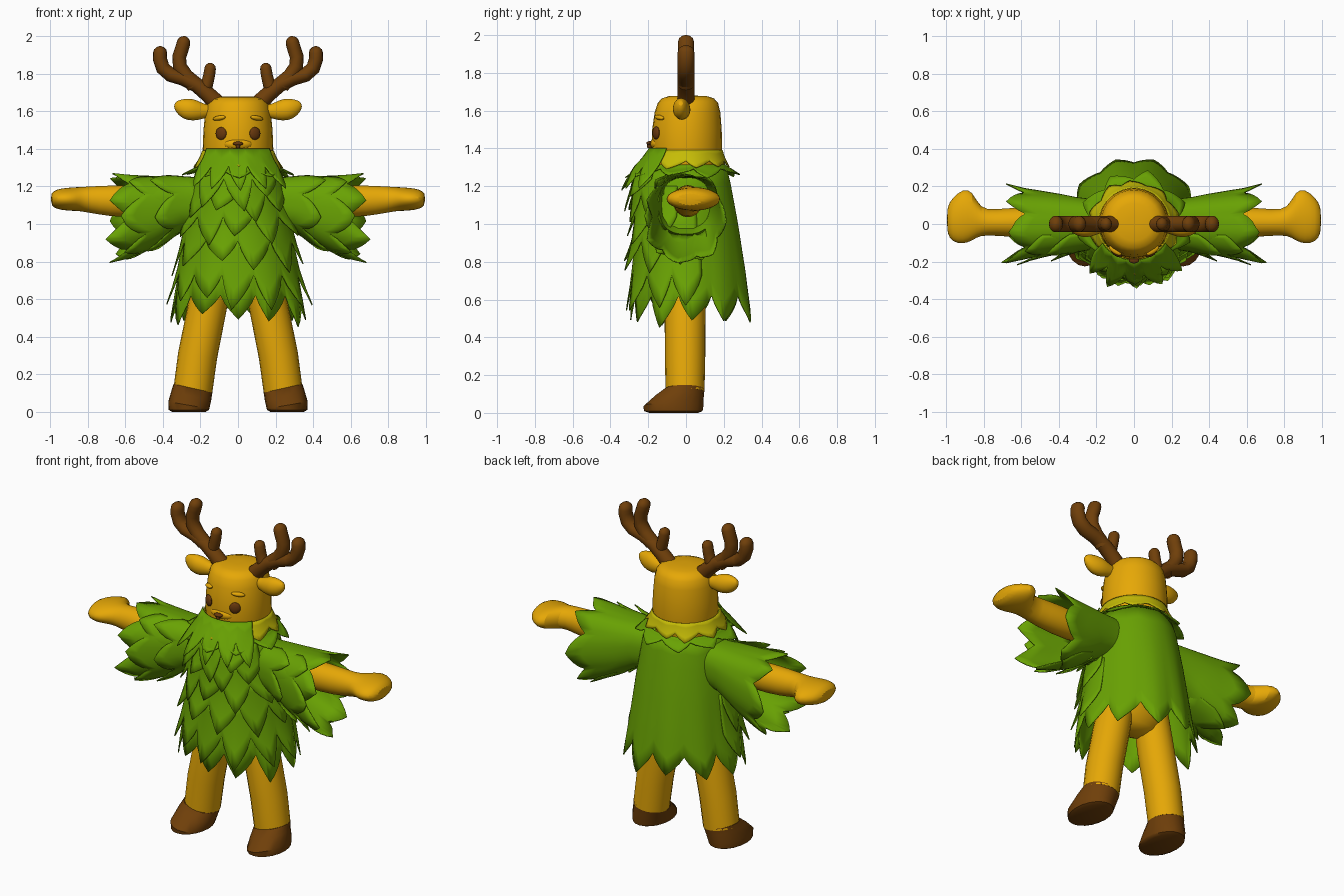
import bpy, bmesh, math, random
from mathutils import Matrix, Vector

rng = random.Random(11)
if "Cube" in bpy.data.objects:
    bpy.data.objects.remove(bpy.data.objects["Cube"])


def material(name, colour):
    mat = bpy.data.materials.new(name)
    mat.use_nodes = True
    mat.diffuse_color = (*colour, 1)
    mat.node_tree.nodes["Principled BSDF"].inputs["Base Color"].default_value = (*colour, 1)
    return mat


FUR = material("golden fur", (0.79, 0.39, 0.002))
LEAF = material("leaf green", (0.14, 0.36, 0.001))
BROWN = material("horn brown", (0.16, 0.05, 0.003))
DARK = material("eye brown", (0.14, 0.04, 0.004))
LIME = material("yellow green trim", (0.56, 0.5, 0.002))


def finish(name, bm, mat, mirror=False, subdivide=False, thickness=0, angle=40):
    """Turn a bmesh into a shaded object with the usual modifiers."""
    mesh = bpy.data.meshes.new(name)
    bm.to_mesh(mesh)
    bm.free()
    mesh.materials.append(mat)
    obj = bpy.data.objects.new(name, mesh)
    bpy.context.collection.objects.link(obj)
    bpy.ops.object.select_all(action="DESELECT")
    obj.select_set(True)
    bpy.context.view_layer.objects.active = obj
    bpy.ops.object.shade_smooth_by_angle(angle=math.radians(angle))
    if thickness:
        solid = obj.modifiers.new("thickness", "SOLIDIFY")
        solid.thickness = thickness
        solid.offset = -1
    if subdivide:
        obj.modifiers.new("smooth", "SUBSURF").levels = 1
    if mirror:
        obj.modifiers.new("mirror", "MIRROR").use_mirror_merge = False
    return obj


def loft(name, mat, sections, sides=20, tip=False, **options):
    """Tube through (centre, radius in the xz plane, radius along y)."""
    rings = [(Vector(c), a, b) for c, a, b in sections]
    if tip:
        end, a, b = rings[-1]
        way = (end - rings[-2][0]).normalized()
        rings += [(end + way * a * d, a * s, b * s) for d, s in ((0.5, 0.87), (0.85, 0.5), (1, 0.1))]
    bm = bmesh.new()
    loops = []
    for i, (centre, a, b) in enumerate(rings):
        t = rings[min(i + 1, len(rings) - 1)][0] - rings[max(i - 1, 0)][0]
        n = Vector((t.z, 0, -t.x)).normalized()
        loop = []
        for k in range(sides):
            ang = math.tau * k / sides
            loop.append(bm.verts.new(centre + n * a * math.cos(ang) + Vector((0, b * math.sin(ang), 0))))
        loops.append(loop)
    for low, high in zip(loops, loops[1:]):
        for k in range(sides):
            m = (k + 1) % sides
            bm.faces.new((low[k], low[m], high[m], high[k]))
    bm.faces.new(loops[0][::-1])
    bm.faces.new(loops[-1])
    return finish(name, bm, mat, **options)


def ellipsoid(name, mat, centre, size, turn=0.0, tilt=0.0, **options):
    bm = bmesh.new()
    matrix = (Matrix.Translation(centre) @ Matrix.Rotation(turn, 4, "Z")
              @ Matrix.Rotation(tilt, 4, "Y") @ Matrix.Diagonal((*size, 1)))
    bmesh.ops.create_uvsphere(bm, u_segments=16, v_segments=10, radius=1, matrix=matrix)
    return finish(name, bm, mat, **options)


def blend(keys, t):
    """Linear lookup in rows that begin with a rising t."""
    t = min(max(t, keys[0][0]), keys[-1][0])
    for low, high in zip(keys, keys[1:]):
        if t <= high[0]:
            f = (t - low[0]) / (high[0] - low[0])
            return [p + (q - p) * f for p, q in zip(low[1:], high[1:])]


# height, half width, front depth, back depth
BODY = [(0.5, 0.345, 0.28, 0.335), (0.75, 0.31, 0.275, 0.31), (1.0, 0.28, 0.265, 0.275),
        (1.22, 0.245, 0.265, 0.235), (1.3, 0.22, 0.25, 0.215), (1.4, 0.187, 0.182, 0.191)]
# distance out, centre height, half height, half depth
SLEEVE = [(0.1, 1.13, 0.12, 0.12), (0.3, 1.11, 0.14, 0.14), (0.42, 1.07, 0.18, 0.16),
          (0.6, 1.035, 0.215, 0.18), (0.7, 1.03, 0.225, 0.2)]


def body_surface(t, ang, off):
    width, front, back = blend(BODY, t)
    s = math.sin(ang)
    depth = back if s > 0 else front
    return ((width + off) * math.cos(ang), (depth + off) * s, t)


def sleeve_surface(t, ang, off):
    mid, high, deep = blend(SLEEVE, t)
    c, s = (math.copysign(abs(v) ** 0.8, v) for v in (math.cos(ang), math.sin(ang)))
    return (t, -(deep + off) * c, mid + (high + off) * s)


def leaves(name, mat, surface, start, valley, tip, count, arc, lift=0.0, flare=0.03, rows=4, **options):
    """Sheet over a surface that ends in a row of pointed, ridged, uneven leaves."""
    step = 8
    drop = [(tip - valley) * rng.uniform(0.65, 1.25) for _ in range(count)]
    swell = [rng.uniform(0.5, 1.2) for _ in range(count)]
    lean = [rng.uniform(-0.18, 0.18) for _ in range(count)]
    bm = bmesh.new()
    columns = []
    for col in range(count * step + 1):
        u = col / step
        leaf = min(int(u), count - 1)
        w = 1 - abs(2 * (u - leaf) - 1)
        end = valley + drop[leaf] * w ** 0.8
        column = []
        for r in range(rows + 1):
            v = r / rows
            ang = math.radians(arc[0] + (arc[1] - arc[0]) * (u + lean[leaf] * w * v) / count)
            off = lift + flare * v * v * (0.25 + 0.75 * w * swell[leaf])
            column.append(bm.verts.new(surface(start + (end - start) * v, ang, off)))
        columns.append(column)
    for left, right in zip(columns, columns[1:]):
        for r in range(rows):
            bm.faces.new((left[r], left[r + 1], right[r + 1], right[r]))
    bmesh.ops.remove_doubles(bm, verts=bm.verts[:], dist=0.0001)
    return finish(name, bm, mat, thickness=0.006, **options)


# Head and face
loft("head", FUR, [((0, 0.005, 1.27), 0.17, 0.17), ((0, 0.005, 1.4), 0.188, 0.186),
                   ((0, 0.005, 1.5), 0.184, 0.184), ((0, 0.008, 1.59), 0.175, 0.174),
                   ((0, 0.01, 1.64), 0.162, 0.16), ((0, 0.01, 1.665), 0.14, 0.138),
                   ((0, 0.01, 1.677), 0.1, 0.1), ((0, 0.01, 1.68), 0.03, 0.03)], sides=28)
ellipsoid("muzzle", FUR, (0, -0.15, 1.425), (0.08, 0.04, 0.035))
ellipsoid("nose", DARK, (0, -0.192, 1.428), (0.028, 0.018, 0.011))
ellipsoid("nose_tip", DARK, (0, -0.192, 1.413), (0.012, 0.016, 0.013))
ellipsoid("eyes", DARK, (0.09, -0.158, 1.482), (0.032, 0.015, 0.034), turn=0.5, mirror=True)
ellipsoid("brows", FUR, (0.1, -0.141, 1.564), (0.04, 0.017, 0.013), turn=0.6, tilt=0.15, mirror=True)
loft("ears", FUR, [((0.12, -0.01, 1.605), 0.028, 0.027), ((0.18, -0.015, 1.6), 0.038, 0.033),
                   ((0.23, -0.022, 1.604), 0.06, 0.05), ((0.28, -0.027, 1.614), 0.059, 0.045),
                   ((0.32, -0.027, 1.632), 0.036, 0.026), ((0.337, -0.027, 1.642), 0.012, 0.01)],
     sides=14, mirror=True, subdivide=True)

# Antlers: an outer beam and two tines, thicker at the root
beam = [(0.1, 1.63), (0.16, 1.69), (0.22, 1.74), (0.29, 1.775), (0.36, 1.795), (0.4, 1.83), (0.416, 1.88), (0.415, 1.91)]
inner = [(0.23, 1.74), (0.28, 1.79), (0.31, 1.84), (0.313, 1.89), (0.298, 1.935), (0.29, 1.965)]
stub = [(0.19, 1.7), (0.165, 1.745), (0.154, 1.79), (0.148, 1.828)]
for name, path, radius in (("antler_beams", beam, 0.036), ("antler_tines", inner, 0.034), ("antler_stubs", stub, 0.028)):
    sections = [((x, 0, z), radius * (1 + 0.35 / (i + 1)), radius * 1.25) for i, (x, z) in enumerate(path)]
    loft(name, BROWN, sections, sides=14, tip=True, mirror=True)

# Arms, legs and hooves
loft("arms", FUR, [((0.3, 0.01, 1.12), 0.085, 0.08), ((0.62, 0.01, 1.12), 0.088, 0.082),
                   ((0.74, 0.007, 1.127), 0.077, 0.07), ((0.82, 0.01, 1.132), 0.067, 0.07),
                   ((0.86, 0.045, 1.133), 0.064, 0.135), ((0.91, 0.04, 1.132), 0.062, 0.15),
                   ((0.965, 0.022, 1.132), 0.054, 0.12), ((0.998, 0.02, 1.13), 0.034, 0.075)],
     mirror=True, subdivide=True)
loft("torso", FUR, [((0, 0, 0.6), 0.06, 0.05), ((0, 0, 0.625), 0.13, 0.09), ((0, 0, 0.69), 0.21, 0.12),
                    ((0, 0, 0.85), 0.22, 0.15), ((0, 0, 1.2), 0.16, 0.15)])
loft("legs", FUR, [((0.24, -0.005, 0.115), 0.104, 0.103), ((0.215, -0.005, 0.3), 0.105, 0.107),
                   ((0.165, -0.005, 0.55), 0.104, 0.108), ((0.12, 0, 0.78), 0.1, 0.1)], mirror=True)
loft("hooves", BROWN, [((0.262, -0.065, 0), 0.09, 0.13), ((0.262, -0.067, 0.01), 0.107, 0.155),
                       ((0.262, -0.067, 0.035), 0.111, 0.159), ((0.249, -0.037, 0.085), 0.109, 0.131),
                       ((0.24, -0.008, 0.125), 0.106, 0.106)], mirror=True)

# Leaf robe: long cape, then tiers of broad leaves over the front and sides
around = (270 - 180 / 11, 630 - 180 / 11)
leaves("robe", LEAF, body_surface, 1.31, 0.62, 0.48, 11, around, flare=0.02, rows=8)
tiers = [(0.96, 0.73, 0.58, 7, (165, 375)), (1.08, 0.91, 0.76, 6, (168, 372)),
         (1.2, 1.04, 0.9, 5, (190, 350)), (1.29, 1.16, 1.04, 4, (205, 335))]
for i, (start, valley, tip, count, arc) in enumerate(tiers):
    leaves(f"robe_tier_{i + 1}", LEAF, body_surface, start, valley, tip, count, arc, lift=0.004, flare=0.055)

# Neck trim, collar and front ruff
leaves("neck_trim", LIME, body_surface, 1.392, 1.335, 1.3, 10, (0, 360), lift=0.001, flare=0.024)
leaves("collar", LEAF, body_surface, 1.315, 1.295, 1.255, 9, (90, 450), lift=0.002, flare=0.085)
leaves("ruff_lower", LEAF, body_surface, 1.34, 1.24, 1.1, 3, (220, 320), lift=0.012, flare=0.06)
leaves("ruff_upper", LEAF, body_surface, 1.402, 1.31, 1.2, 5, (212, 328), lift=0.014, flare=0.08)

# Sleeves, with extra leaves on the front and underside
leaves("sleeves", LEAF, sleeve_surface, 0.12, 0.58, 0.68, 7, (0, 360), flare=0.02, rows=6, mirror=True)
leaves("sleeve_outer_leaves", LEAF, sleeve_surface, 0.34, 0.49, 0.6, 4, (-130, 75), lift=0.002, flare=0.035, mirror=True)
leaves("sleeve_inner_leaves", LEAF, sleeve_surface, 0.2, 0.34, 0.46, 3, (-100, 75), lift=0.004, flare=0.04, mirror=True)
